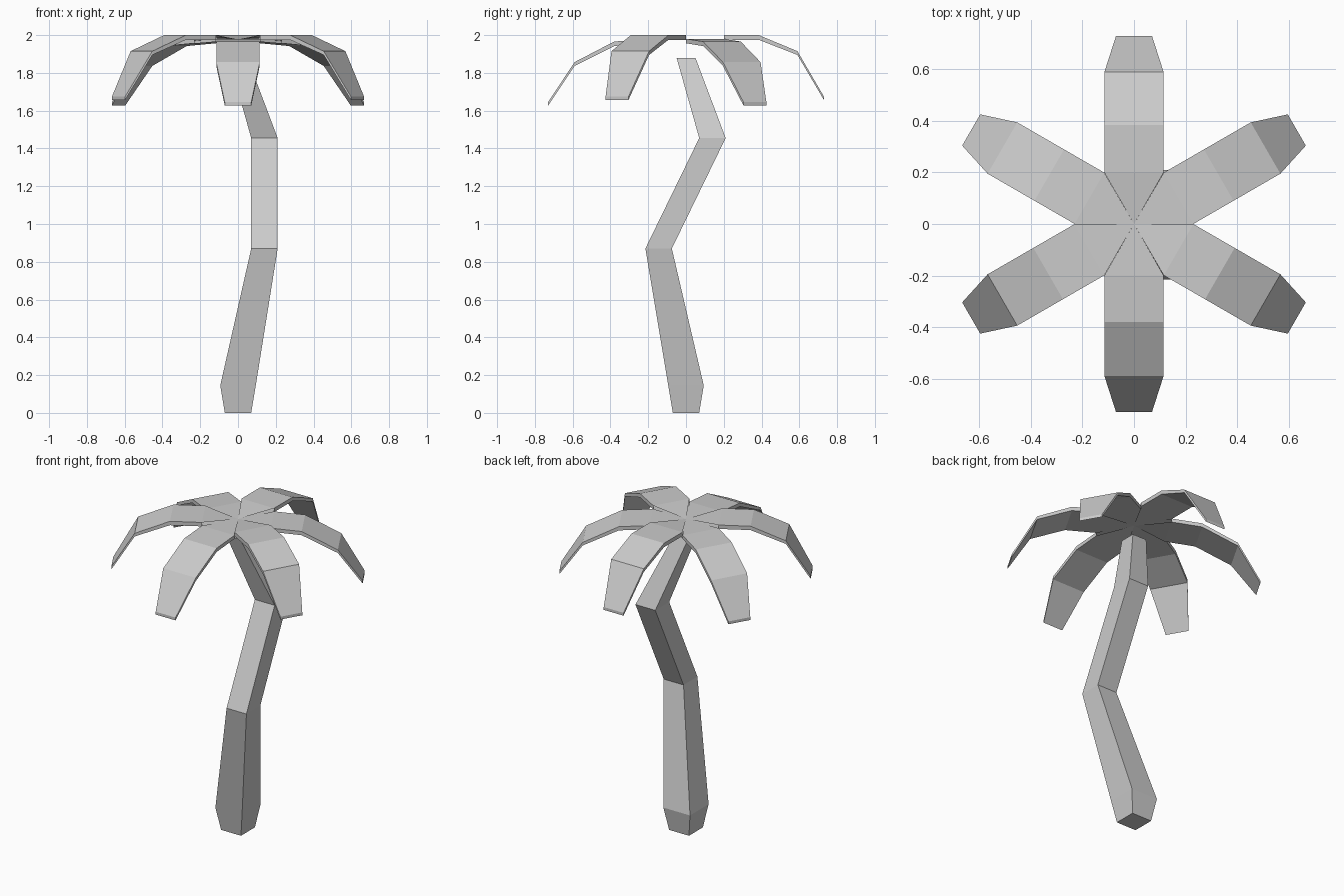
import bpy, bmesh, math
from mathutils import Matrix

cube = bpy.data.objects.get("Cube")
if cube:
    bpy.data.objects.remove(cube, do_unlink=True)

# One plain grey for the whole tree
grey = bpy.data.materials.new("plain_grey")
grey.use_nodes = True
colour = (0.6, 0.6, 0.6, 1)
grey.diffuse_color = colour
grey.node_tree.nodes["Principled BSDF"].inputs["Base Color"].default_value = colour


def finish(name, bm):
    bmesh.ops.recalc_face_normals(bm, faces=bm.faces)
    mesh = bpy.data.meshes.new(name)
    bm.to_mesh(mesh)
    bm.free()
    mesh.materials.append(grey)
    obj = bpy.data.objects.new(name, mesh)
    bpy.context.collection.objects.link(obj)
    return obj


def skin(bm, rings):
    """Join successive rings of four vertices with quads."""
    for a, b in zip(rings, rings[1:]):
        for i in range(4):
            j = (i + 1) % 4
            bm.faces.new((a[i], a[j], b[j], b[i]))


# Trunk: square sections as (x, y, z, half width)
TRUNK = [(0, 0, 0, 0.07), (0, 0, 0.145, 0.094), (0.14, -0.145, 0.87, 0.07),
         (0.14, 0.14, 1.455, 0.07), (0, 0, 1.88, 0.05)]
bm = bmesh.new()
rings = [[bm.verts.new((x + sx * h, y + sy * h, z))
          for sx, sy in ((-1, -1), (1, -1), (1, 1), (-1, 1))]
         for x, y, z, h in TRUNK]
skin(bm, rings)
bm.faces.new(rings[0])
bm.faces.new(rings[-1])
finish("trunk", bm)

# Leaf profiles as (radius, half width, top, bottom)
HIGH = [(0.2, 0.115, 2.0, 1.975), (0.385, 0.115, 2.0, 1.975),
        (0.59, 0.115, 1.915, 1.895), (0.73, 0.07, 1.675, 1.657)]
LOW = [(0.2, 0.115, 1.98, 1.957), (0.38, 0.115, 1.966, 1.942),
       (0.59, 0.115, 1.857, 1.837), (0.73, 0.07, 1.645, 1.627)]


def leaf(name, profile, angle):
    bm = bmesh.new()
    rings = [[bm.verts.new(p) for p in ((r, -w, top), (r, w, top),
                                        (r, w, low), (r, -w, low))]
             for r, w, top, low in profile]
    skin(bm, rings)
    bm.faces.new(rings[-1])
    # Pointed inner end, meeting the other leaves in the middle
    tip = bm.verts.new((0, 0, 1.977))
    a, b, c, d = rings[0]
    bm.faces.new((a, b, tip))
    bm.faces.new((c, d, tip))
    bm.transform(Matrix.Rotation(math.radians(angle), 4, 'Z'))
    finish(name, bm)


# Crown: high and low leaves alternate
for i in range(3):
    leaf(f"high_leaf_{i + 1}", HIGH, 90 + 120 * i)
    leaf(f"low_leaf_{i + 1}", LOW, 30 + 120 * i)
